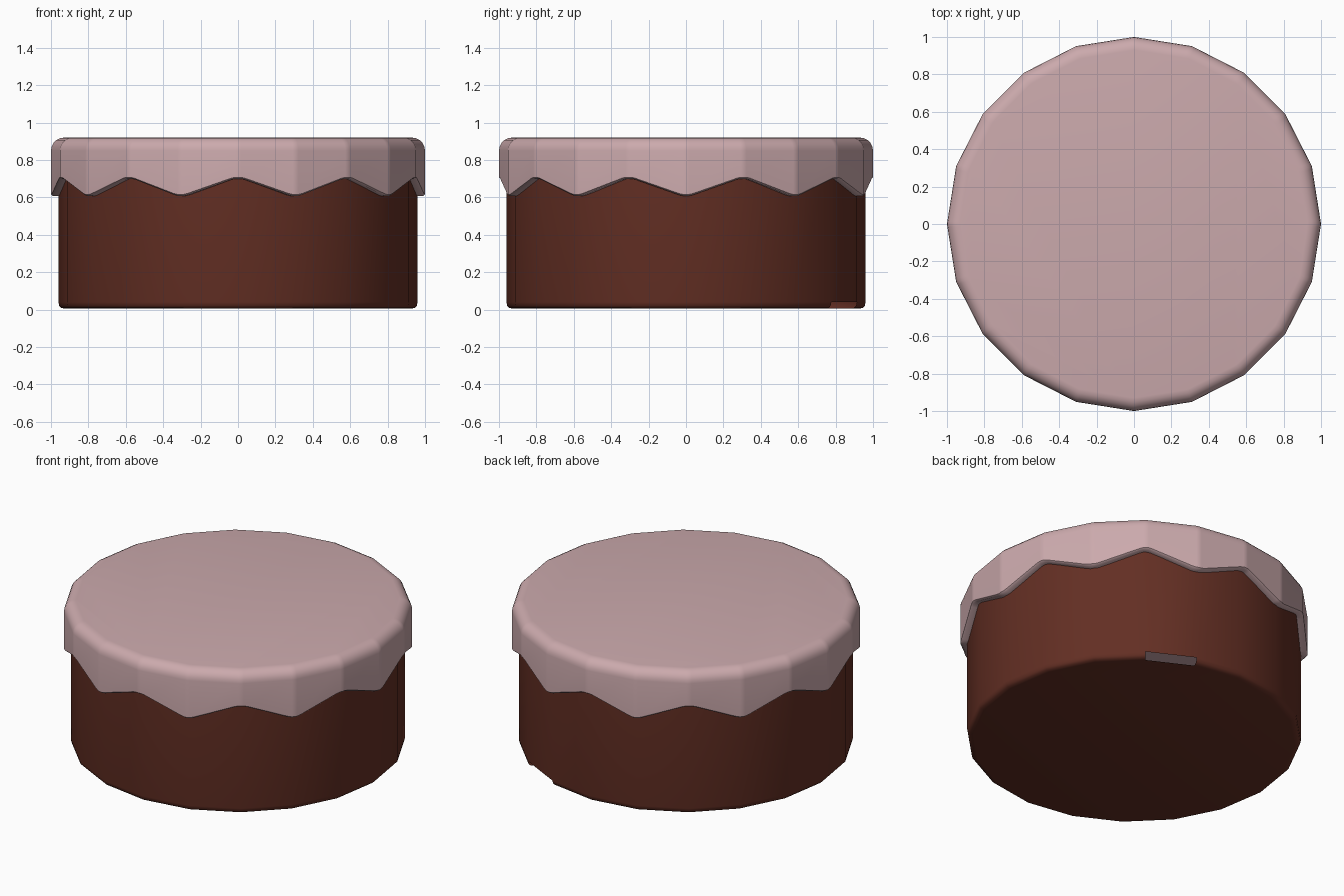
import bpy, bmesh, math
from mathutils import Vector

if "Cube" in bpy.data.objects:
    bpy.data.objects.remove(bpy.data.objects["Cube"])

SIDES = 20


def material(name, color):
    m = bpy.data.materials.new(name)
    m.diffuse_color = (*color, 1)
    m.use_nodes = True
    m.node_tree.nodes["Principled BSDF"].inputs["Base Color"].default_value = m.diffuse_color
    return m


def corner(i):
    a = 2 * math.pi * i / SIDES
    return Vector((math.cos(a), math.sin(a), 0))


def finish(name, bm, mat, angle):
    bmesh.ops.recalc_face_normals(bm, faces=bm.faces)
    mesh = bpy.data.meshes.new(name)
    bm.to_mesh(mesh)
    bm.free()
    obj = bpy.data.objects.new(name, mesh)
    bpy.context.collection.objects.link(obj)
    mesh.materials.append(mat)
    bpy.ops.object.select_all(action='DESELECT')
    obj.select_set(True)
    bpy.context.view_layer.objects.active = obj
    bpy.ops.object.shade_smooth_by_angle(angle=math.radians(angle))
    return obj


def loft(bm, rings):
    """Bridge rings with equal point counts; returns vertex rings."""
    vr = [[bm.verts.new(p) for p in r] for r in rings]
    n = len(vr[0])
    for a, b in zip(vr, vr[1:]):
        for i in range(n):
            j = (i + 1) % n
            bm.faces.new((a[i], a[j], b[j], b[i]))
    return vr


pink = material("pink icing", (0.60, 0.40, 0.415))
brown = material("chocolate sponge", (0.125, 0.028, 0.017))

# Sponge: twenty-sided drum, rounded foot, open under the icing
profile = [(0.925, 0.005), (0.945, 0.010), (0.956, 0.021), (0.96, 0.04), (0.96, 0.86)]
bm = bmesh.new()
rings = loft(bm, [[corner(i) * r + Vector((0, 0, z)) for i in range(SIDES)]
                  for r, z in profile])
bm.faces.new(rings[0])
# Small gap in the rounded foot, between the third and fourth corners
gap = [f for f in bm.faces if f.calc_center_median().z < 0.035 and len(f.verts) == 4
       and 54 < math.degrees(math.atan2(f.calc_center_median().y,
                                        f.calc_center_median().x)) < 72]
bmesh.ops.delete(bm, geom=gap, context='FACES_ONLY')
finish("sponge", bm, brown, 35)

# Icing: columns at each corner and close beside it, so the drips are softened
columns = []
for i in range(SIDES):
    lo, hi = (0.60, 0.708) if i % 2 == 0 else (0.708, 0.60)
    for t in (0, 0.05, 0.12, 0.88, 0.95):
        soft = min(max(t, 0.075), 0.925)
        columns.append((corner(i).lerp(corner(i + 1), t), lo + (hi - lo) * soft))


def level(r, z):
    return [p * r + Vector((0, 0, z)) for p, _ in columns]


def drip(r, lift=0.0):
    return [p * r + Vector((0, 0, z + lift)) for p, z in columns]


R = 0.07
shell = [level(0.95, 0.868), drip(0.95), drip(0.99), drip(1.0, 0.008)]
for k in range(6):
    a = math.radians(18 * k)
    shell.append(level(1 - R + R * math.cos(a), 0.92 - R + R * math.sin(a)))
bm = bmesh.new()
rings = loft(bm, shell)
bm.faces.new(rings[0])
bm.faces.new(rings[-1])
finish("icing", bm, pink, 40)
